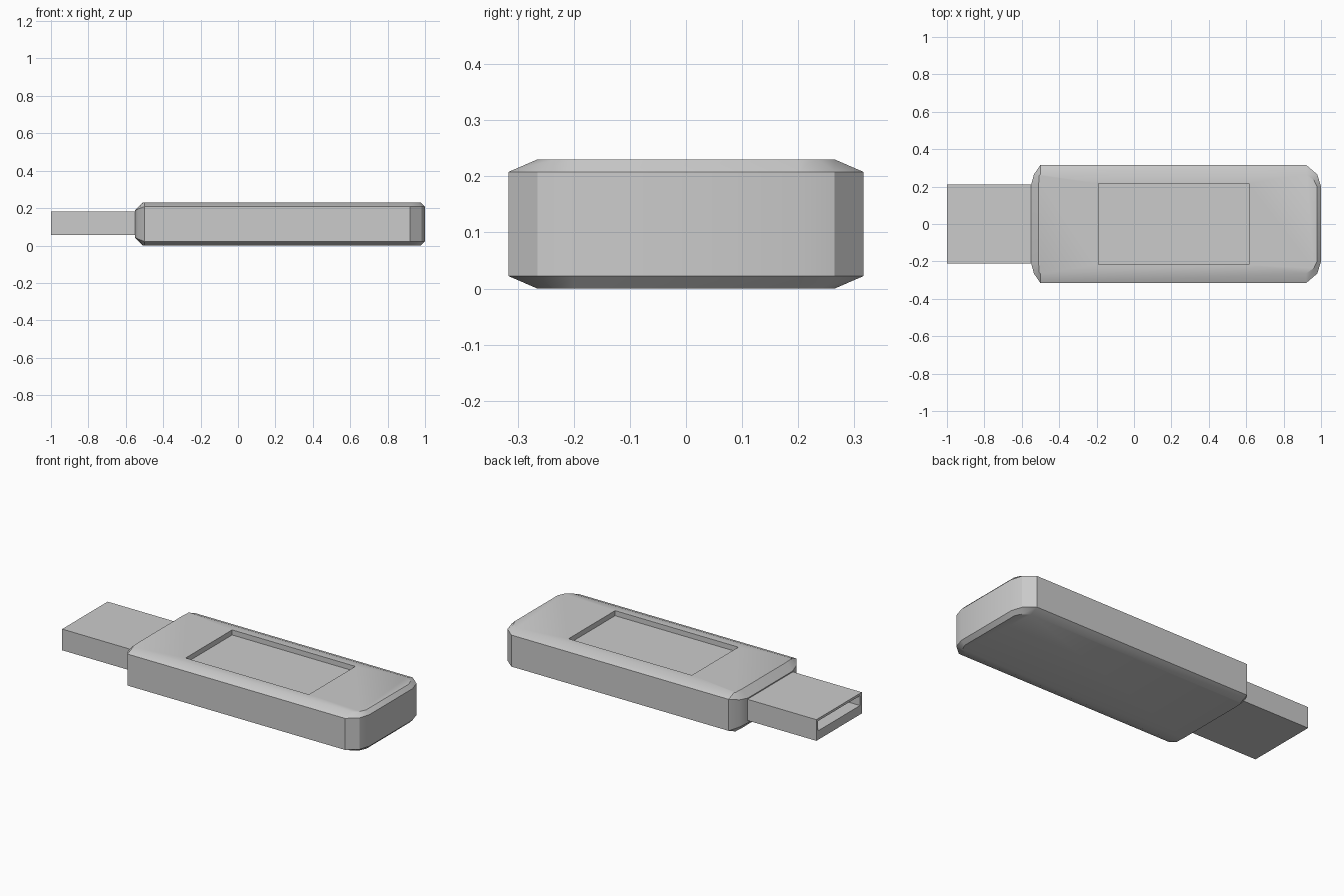
import bpy, bmesh
from math import radians

if "Cube" in bpy.data.objects:
    bpy.data.objects.remove(bpy.data.objects["Cube"])

HEIGHT = 0.23


def box(name, lo, hi):
    size = [b - a for a, b in zip(lo, hi)]
    mid = [(a + b) / 2 for a, b in zip(lo, hi)]
    bpy.ops.mesh.primitive_cube_add(size=1, location=mid)
    ob = bpy.context.object
    ob.name = name
    ob.scale = size
    bpy.ops.object.transform_apply(location=True, rotation=False, scale=True)
    return ob


def cut(ob, lo, hi):
    cutter = box("cutter", lo, hi)
    cutter.hide_render = True
    mod = ob.modifiers.new("cut", 'BOOLEAN')
    mod.operation = 'DIFFERENCE'
    mod.solver = 'EXACT'
    mod.object = cutter
    bpy.ops.object.select_all(action='DESELECT')
    ob.select_set(True)
    bpy.context.view_layer.objects.active = ob
    bpy.ops.object.modifier_apply(modifier=mod.name)
    bpy.data.objects.remove(cutter)


def mirrored(half):
    """Close a half outline (y > 0) across the x axis."""
    return half + [(x, -y, *rest) for x, y, *rest in reversed(half)]


# Body: widest outline (x, y, chamfer height) and the smaller top/bottom outline
outer = mirrored([(1.0, 0.2, 0.022), (0.98, 0.265, 0.022), (0.92, 0.316, 0.022),
                  (-0.50, 0.316, 0.022), (-0.535, 0.265, 0.035), (-0.55, 0.21, 0.042)])
inner = mirrored([(0.978, 0.2), (0.962, 0.235), (0.92, 0.265),
                  (-0.50, 0.265), (-0.507, 0.26), (-0.51, 0.21)])

bm = bmesh.new()
rings = [
    [bm.verts.new((x, y, 0)) for x, y in inner],
    [bm.verts.new((x, y, c)) for x, y, c in outer],
    [bm.verts.new((x, y, HEIGHT - c)) for x, y, c in outer],
    [bm.verts.new((x, y, HEIGHT)) for x, y in inner],
]
n = len(outer)
for a, b in zip(rings, rings[1:]):
    for i in range(n):
        j = (i + 1) % n
        bm.faces.new((a[i], a[j], b[j], b[i]))
bm.faces.new(rings[0])
bm.faces.new(rings[-1])
bmesh.ops.recalc_face_normals(bm, faces=bm.faces)
mesh = bpy.data.meshes.new("body")
bm.to_mesh(mesh)
bm.free()
body = bpy.data.objects.new("body", mesh)
bpy.context.collection.objects.link(body)

# Shallow label recess in the top
cut(body, (-0.19, -0.217, HEIGHT - 0.03), (0.615, 0.217, HEIGHT + 0.1))
bpy.ops.object.shade_smooth_by_angle(angle=radians(30))

# Plug with a slot above its contact tongue
plug = box("plug", (-1.0, -0.212, 0.057), (-0.53, 0.212, 0.182))
cut(plug, (-1.1, -0.195, 0.11), (-0.56, 0.195, 0.168))
